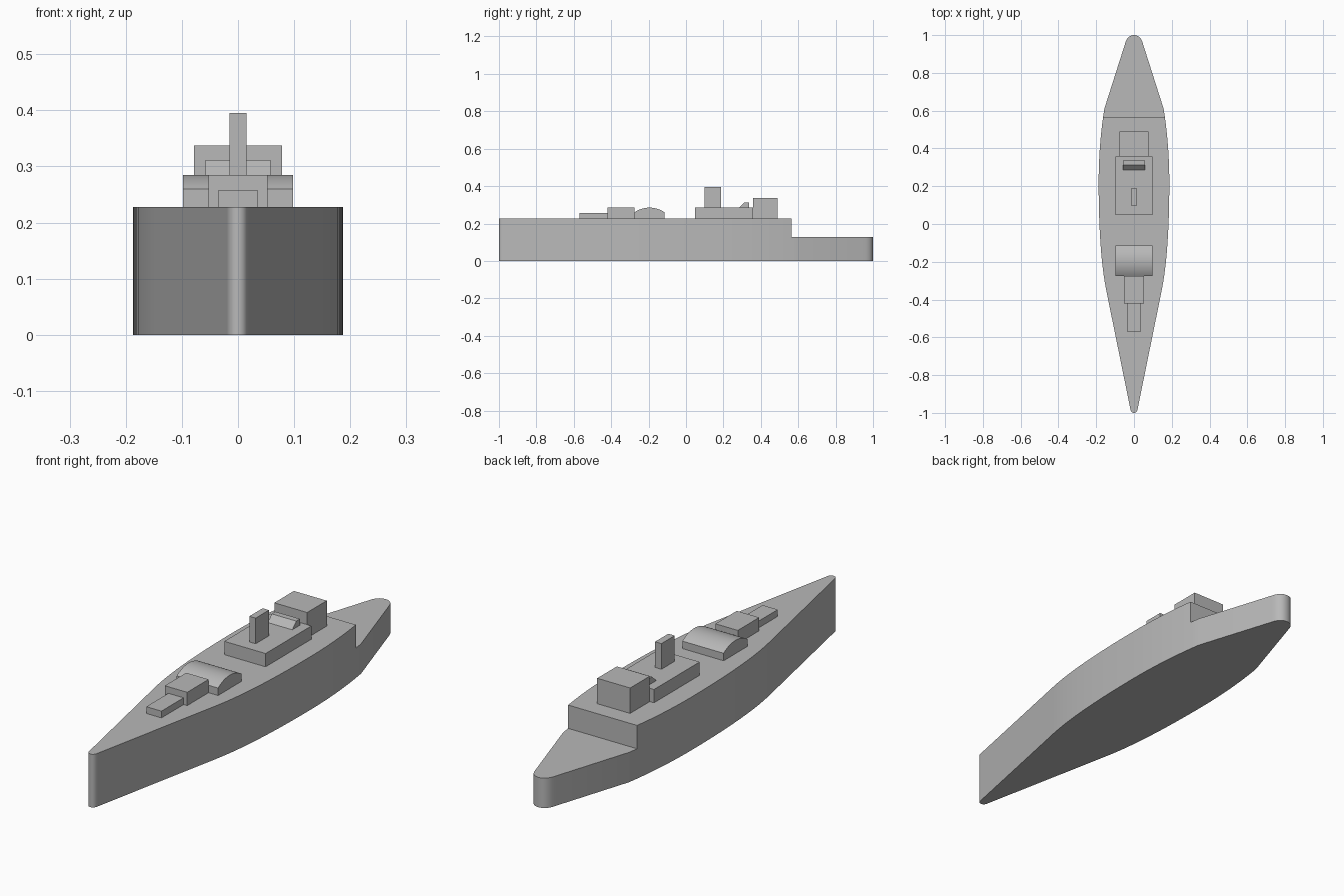
import bpy, bmesh, math
from mathutils import Vector

if "Cube" in bpy.data.objects:
    bpy.data.objects.remove(bpy.data.objects["Cube"], do_unlink=True)

GREY = (0.48, 0.48, 0.48, 1)
paint = bpy.data.materials.new("ship grey")
paint.use_nodes = True
paint.diffuse_color = GREY
paint.node_tree.nodes["Principled BSDF"].inputs["Base Color"].default_value = GREY

DECK, LOW_DECK, STEP = 0.228, 0.128, 0.565


def finish(name, bm, smooth=False):
    bmesh.ops.recalc_face_normals(bm, faces=bm.faces[:])
    mesh = bpy.data.meshes.new(name)
    bm.to_mesh(mesh)
    bm.free()
    mesh.materials.append(paint)
    ob = bpy.data.objects.new(name, mesh)
    bpy.context.collection.objects.link(ob)
    if smooth:
        bpy.ops.object.select_all(action='DESELECT')
        ob.select_set(True)
        bpy.context.view_layer.objects.active = ob
        bpy.ops.object.shade_smooth_by_angle(angle=math.radians(30))
    return ob


def extrude(bm, faces, vec):
    geom = bmesh.ops.extrude_face_region(bm, geom=faces)["geom"]
    bmesh.ops.translate(bm, vec=vec, verts=[g for g in geom if isinstance(g, bmesh.types.BMVert)])
    return [g for g in geom if isinstance(g, bmesh.types.BMFace)]


def bezier(a, b, c, steps=10):
    a, b, c = Vector(a), Vector(b), Vector(c)
    return [a * (1 - t) ** 2 + b * 2 * t * (1 - t) + c * t * t
            for t in (i / steps for i in range(steps + 1))]


def box(name, half_width, y0, y1, z0, z1):
    profile(name, half_width, [(y0, z0), (y1, z0), (y1, z1), (y0, z1)])


def profile(name, half_width, points, smooth=False):
    """Side profile in (y, z), extruded across the ship."""
    bm = bmesh.new()
    face = bm.faces.new([bm.verts.new((-half_width, y, z)) for y, z in points])
    extrude(bm, [face], (2 * half_width, 0, 0))
    finish(name, bm, smooth)


# Hull: half outline from bow to stern, mirrored, with a lowered stern deck
side = bezier((0, -1), (0.017, -1), (0.02, -0.975), 6)
side += bezier((0.147, -0.35), (0.187, -0.15), (0.187, 0.22))
side += bezier((0.187, 0.22), (0.187, 0.42), (0.157, 0.61))[1:]
side += bezier((0.047, 0.955), (0.035, 1), (0, 1), 8)
cut = next(i for i, p in enumerate(side) if p.y > STEP)
a, b = side[cut - 1], side[cut]
side.insert(cut, a.lerp(b, (STEP - a.y) / (b.y - a.y)))

bm = bmesh.new()
right = [bm.verts.new((p.x, p.y, 0)) for p in side]
left = [bm.verts.new((-p.x, p.y, 0)) for p in side[1:-1]]
left = [right[0]] + left + [right[-1]]
fore = bm.faces.new(right[:cut + 1] + left[cut:0:-1])
aft = bm.faces.new(right[cut:] + left[-2:cut - 1:-1])
tops = extrude(bm, [fore, aft], (0, 0, LOW_DECK))
fore_top = min(tops, key=lambda f: f.calc_center_median().y)
extrude(bm, [fore_top], (0, 0, DECK - LOW_DECK))
finish("hull", bm, smooth=True)

# Forward deck structures
box("bow_hatch", 0.036, -0.57, -0.42, DECK, 0.257)
box("forward_house", 0.053, -0.42, -0.275, DECK, 0.285)

# Arched shelter with short vertical walls
arch = [(-0.195 + 0.08 * math.cos(t), 0.26 + 0.025 * math.sin(t))
        for t in (math.pi * i / 24 for i in range(25))]
arc = []
radius = (0.08 ** 2 + 0.025 ** 2) / 0.05
sweep = math.asin(0.08 / radius)
for i in range(17):
    t = sweep * (1 - i / 8)
    arc.append((-0.195 + radius * math.sin(t), 0.285 - radius * (1 - math.cos(t))))
profile("arched_shelter", 0.098, [(-0.275, DECK), (-0.115, DECK)] + arc, smooth=True)

# Midship and aft structures
box("main_house", 0.098, 0.047, 0.357, DECK, 0.285)
box("funnel", 0.015, 0.098, 0.188, 0.285, 0.395)
profile("sloped_skylight", 0.058,
        [(0.285, 0.285), (0.337, 0.285), (0.337, 0.312), (0.312, 0.312)])
box("aft_house", 0.078, 0.357, 0.49, DECK, 0.337)
